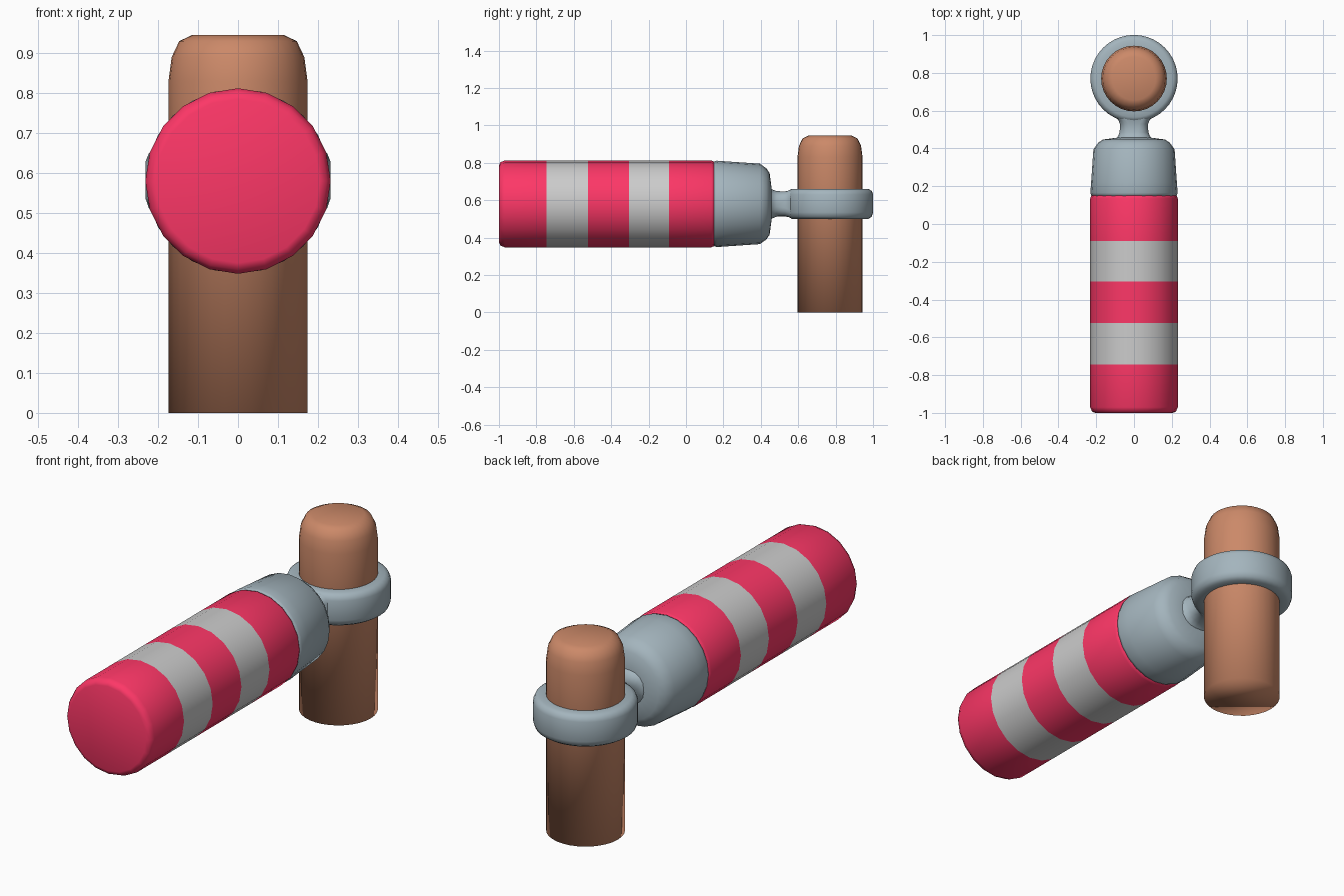
import bpy, bmesh, math
from mathutils import Vector

if "Cube" in bpy.data.objects:
    bpy.data.objects.remove(bpy.data.objects["Cube"])


def material(name, rgb):
    m = bpy.data.materials.new(name)
    m.diffuse_color = (*rgb, 1)
    m.use_nodes = True
    m.node_tree.nodes["Principled BSDF"].inputs["Base Color"].default_value = m.diffuse_color
    return m


RED = material("red", (0.98, 0.038, 0.135))
WHITE = material("light_grey", (0.76, 0.76, 0.76))
STEEL = material("steel", (0.37, 0.46, 0.51))
BROWN = material("brown", (0.60, 0.25, 0.14))


def loft(name, rings, mats, loop=False, band=None, angle=40):
    """Join rings of points with quads; cap both ends unless the rings loop."""
    bm = bmesh.new()
    rows = [[bm.verts.new(p) for p in ring] for ring in rings]
    n = len(rows[0])
    for i in range(len(rows) if loop else len(rows) - 1):
        a, b = rows[i], rows[(i + 1) % len(rows)]
        for k in range(n):
            f = bm.faces.new((a[k], a[(k + 1) % n], b[(k + 1) % n], b[k]))
            f.material_index = band[i] if band else 0
    if not loop:
        bm.faces.new(rows[0][::-1])
        bm.faces.new(rows[-1])
    bmesh.ops.recalc_face_normals(bm, faces=bm.faces)
    me = bpy.data.meshes.new(name)
    bm.to_mesh(me)
    bm.free()
    for m in mats:
        me.materials.append(m)
    ob = bpy.data.objects.new(name, me)
    bpy.context.collection.objects.link(ob)
    bpy.ops.object.select_all(action='DESELECT')
    ob.select_set(True)
    bpy.context.view_layer.objects.active = ob
    bpy.ops.object.shade_smooth_by_angle(angle=math.radians(angle))
    return ob


def circles(profile, sides, along_y, cy=0.0):
    """Circle rings for (radius, position) pairs, around y or around z."""
    out = []
    for r, t in profile:
        ring = []
        for k in range(sides):
            a = 2 * math.pi * k / sides
            u, v = r * math.sin(a), r * math.cos(a)
            ring.append(Vector((u, t, 0.58 + v)) if along_y
                        else Vector((u, cy + v, t)))
        out.append(ring)
    return out


POST_Y = 0.77

# Upright post with rounded top, shaded smooth all over
post = [(0.174, 0), (0.174, 0.83), (0.166, 0.89), (0.147, 0.93), (0.115, 0.945)]
loft("post", circles(post, 32, False, POST_Y), [BROWN], angle=180)

# Clamp ring around the post
ring = [(0.168, 0.50), (0.205, 0.50), (0.223, 0.512), (0.231, 0.535),
        (0.231, 0.63), (0.223, 0.65), (0.205, 0.66), (0.168, 0.66)]
loft("clamp_ring", circles(ring, 40, False, POST_Y), [STEEL], loop=True, angle=50)

# Striped barrel, bands alternate red and light grey
barrel = [(0.205, -1.0), (0.222, -0.993), (0.232, -0.97), (0.232, -0.745),
          (0.232, -0.525), (0.232, -0.305), (0.232, -0.09), (0.232, 0.135),
          (0.226, 0.15), (0.215, 0.155)]
loft("striped_barrel", circles(barrel, 20, True), [RED, WHITE],
     band=[0, 0, 0, 1, 0, 1, 0, 0, 0], angle=50)

# Tapered collar at the end of the barrel
collar = [(0.215, 0.145), (0.226, 0.15), (0.231, 0.165), (0.227, 0.22),
          (0.215, 0.395), (0.19, 0.43), (0.165, 0.447), (0.09, 0.457)]
loft("collar", circles(collar, 24, True), [STEEL], angle=180)


def rounded_rect(hw, hh, y, bevel):
    """Rounded rectangle standing in the xz plane."""
    pts = []
    for q, (sx, sz) in enumerate([(1, 1), (-1, 1), (-1, -1), (1, -1)]):
        for s in range(5):
            a = math.pi / 2 * (q + s / 4)
            pts.append(Vector((sx * (hw - bevel) + bevel * math.cos(a), y,
                               0.58 + sz * (hh - bevel) + bevel * math.sin(a))))
    return pts


# Flared neck between collar and clamp ring
neck = [(0.110, 0.095, 0.444, 0.09), (0.088, 0.078, 0.460, 0.07),
        (0.076, 0.068, 0.485, 0.055), (0.074, 0.067, 0.53, 0.045),
        (0.085, 0.072, 0.553, 0.04), (0.118, 0.076, 0.585, 0.035)]
loft("neck", [rounded_rect(*s) for s in neck], [STEEL], angle=180)
